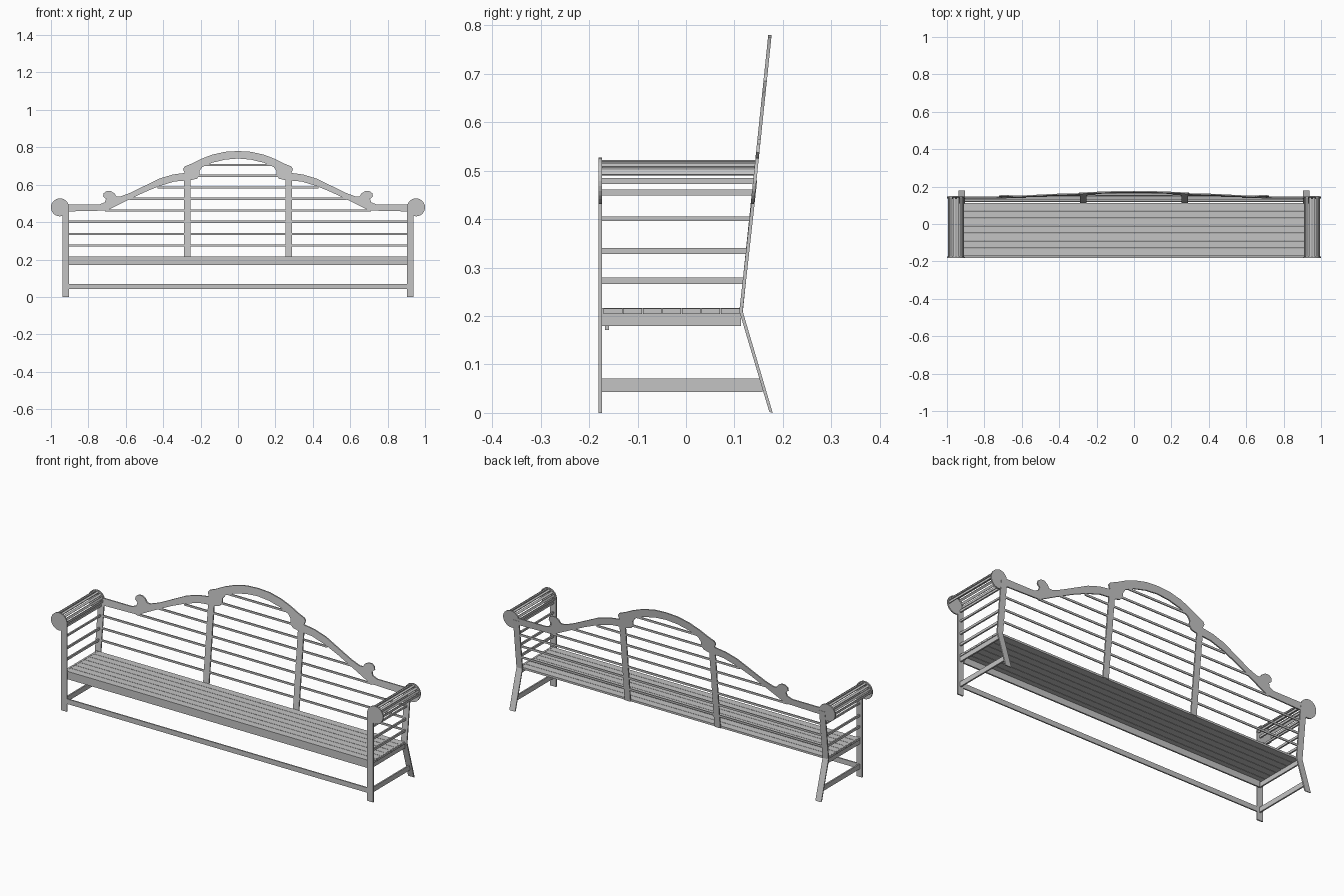
import bpy, bmesh, math
from mathutils import Matrix, Vector

if "Cube" in bpy.data.objects:
    bpy.data.objects.remove(bpy.data.objects["Cube"], do_unlink=True)

GREY = (0.55, 0.55, 0.55, 1)
paint = bpy.data.materials.new("grey_wood")
paint.use_nodes = True
paint.diffuse_color = GREY
paint.node_tree.nodes["Principled BSDF"].inputs["Base Color"].default_value = GREY

SIDES = ((1, "left"), (-1, "right"))
FRONT_Y = -0.177
THICK = 0.007


def back_y(z):
    """Depth of the leaning backrest plane at height z."""
    return 0.114 + (z - 0.21) * 0.104


def finish(name, bm):
    bmesh.ops.recalc_face_normals(bm, faces=bm.faces)
    mesh = bpy.data.meshes.new(name)
    bm.to_mesh(mesh)
    bm.free()
    mesh.materials.append(paint)
    obj = bpy.data.objects.new(name, mesh)
    bpy.context.collection.objects.link(obj)
    return obj


def box(name, center, size, tilt=0):
    bm = bmesh.new()
    m = Matrix.Translation(center) @ Matrix.Rotation(tilt, 4, "Y") @ Matrix.Diagonal((*size, 1))
    bmesh.ops.create_cube(bm, size=1, matrix=m)
    return finish(name, bm)


def slab(name, points, offset):
    """Extrude a 3D outline by an offset vector."""
    bm = bmesh.new()
    face = bm.faces.new([bm.verts.new(p) for p in points])
    new = bmesh.ops.extrude_face_region(bm, geom=[face])["geom"]
    verts = [v for v in new if isinstance(v, bmesh.types.BMVert)]
    bmesh.ops.translate(bm, vec=Vector(offset), verts=verts)
    return finish(name, bm)


def back_panel(name, outline):
    """Flat board lying in the leaning backrest plane."""
    return slab(name, [(x, back_y(z) - THICK / 2, z) for x, z in outline], (0, THICK, 0))


def circle(cx, cz, r, n=28):
    return [(cx + r * math.cos(i * math.tau / n), cz + r * math.sin(i * math.tau / n))
            for i in range(n)]


# Scrolled top rail of the backrest, mirrored from one half
upper = [(0, .78), (.07, .776), (.14, .76), (.2, .737), (.25, .712), (.285, .698),
         (.294, .685), (.286, .663), (.35, .654), (.42, .633), (.52, .584), (.58, .555),
         (.63, .537), (.65, .538), (.662, .555), (.68, .566), (.702, .566), (.718, .555),
         (.721, .538), (.706, .524), (.712, .506), (.74, .495), (.92, .495)]
lower = [(.92, .457), (.7, .462), (.6, .512), (.5, .56), (.42, .593), (.34, .617),
         (.25, .625), (.22, .632), (.205, .65), (.205, .675), (.19, .695), (.14, .717),
         (.07, .734), (0, .74)]
outline = upper + lower + [(-x, z) for x, z in reversed(lower[:-1])] \
    + [(-x, z) for x, z in reversed(upper[1:])]
back_panel("crest_rail", outline)

# Backrest slats and uprights
slats = ((.705, .18), (.648, .21), (.585, .43), (.525, .58),
         (.463, .71), (.402, .91), (.337, .91), (.274, .91))
for i, (z, w) in enumerate(slats):
    box(f"back_slat_{i}", (0, back_y(z), z), (2 * w, .005, .011))
for s, side in SIDES:
    back_panel(f"back_upright_{side}",
               [(s * .253, .205), (s * .288, .205), (s * .288, .64), (s * .253, .64)])

for s, side in SIDES:
    # Legs
    box(f"front_leg_{side}", (s * .922, FRONT_Y, .235), (.035, THICK, .47))
    leg = [(.179, 0), (.172, .002), (.11, .21), (.14, .48), (.147, .48), (.117, .21)]
    slab(f"back_leg_{side}", [(s * .9045, y, z) for y, z in leg], (s * .035, 0, 0))

    # Round arm ends
    disc = circle(s * .952, .479, .048)
    slab(f"front_arm_disc_{side}", [(x, FRONT_Y - THICK / 2, z) for x, z in disc],
         (0, THICK, 0))
    back_panel(f"back_arm_disc_{side}", disc)

    # Rolled arm made of slats around the upper rim of the disc
    for i in range(8):
        a = math.pi * i / 7
        x, z = s * (.952 + .04 * math.cos(a)), .479 + .04 * math.sin(a)
        end = back_y(z)
        box(f"arm_roll_slat_{side}_{i}", (x, (FRONT_Y + end) / 2, z),
            (.005, end - FRONT_Y, .012), -s * a)

    # Side slats below the arm, seat bearer and low side stretcher
    bars = (("side_slat_top", .455, .012, back_y(.455)),
            ("side_slat_high", .401, .01, back_y(.401)),
            ("side_slat_mid", .334, .012, back_y(.334)),
            ("side_slat_low", .273, .013, back_y(.273)),
            ("seat_bearer", .198, .037, .114),
            ("side_stretcher", .057, .027, .158))
    for name, z, h, end in bars:
        box(f"{name}_{side}", (s * .922, (FRONT_Y + end) / 2, z), (.008, end - FRONT_Y, h))

# Seat boards
count, start, stop = 7, -.171, .112
pitch = (stop - start) / count
for i in range(count):
    box(f"seat_board_{i}", (0, start + pitch * (i + .5), .21), (1.86, pitch - .002, .011))

# Front apron and long low stretcher between the front legs
box("front_apron", (0, -.163, .188), (1.82, .008, .034))
box("front_stretcher", (0, FRONT_Y, .057), (1.82, THICK, .027))
